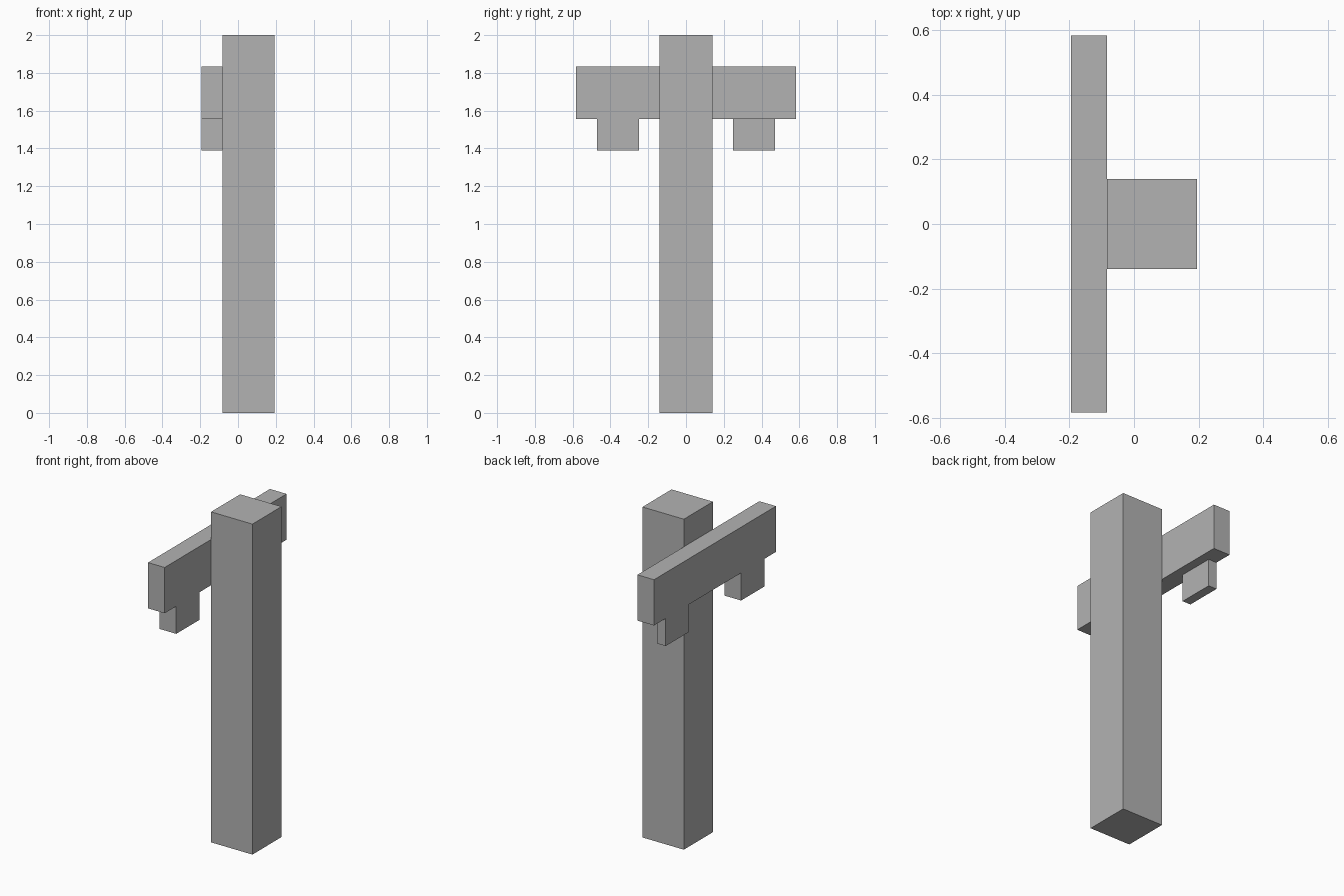
import bpy
from mathutils import Vector

default_cube = bpy.data.objects.get("Cube")
if default_cube:
    bpy.data.objects.remove(default_cube, do_unlink=True)

# Single grey material
grey = bpy.data.materials.new("plain grey")
grey.use_nodes = True
colour = (0.45, 0.45, 0.45, 1)
grey.diffuse_color = colour
grey.node_tree.nodes["Principled BSDF"].inputs["Base Color"].default_value = colour


def box(name, low, high):
    """Add a box spanning two opposite corners."""
    low, high = Vector(low), Vector(high)
    bpy.ops.mesh.primitive_cube_add(size=1)
    obj = bpy.context.object
    obj.name = name
    for v in obj.data.vertices:
        v.co = (low + high) / 2 + v.co * (high - low)
    obj.data.materials.append(grey)
    return obj


back, joint, front = -0.194, -0.083, 0.194
bar_bottom, bar_top, block_bottom = 1.556, 1.833, 1.389

# Square upright post
box("post", (joint, -0.139, 0), (front, 0.139, 2))

# Crossbar fixed to the side of the post
box("crossbar", (back, -0.583, bar_bottom), (joint, 0.583, bar_top))

# Hanging blocks: one full depth, the other half depth
box("front_block", (back, -0.472, block_bottom), (joint, -0.25, bar_bottom))
box("rear_block", (back, 0.25, block_bottom), ((back + joint) / 2, 0.472, bar_bottom))
